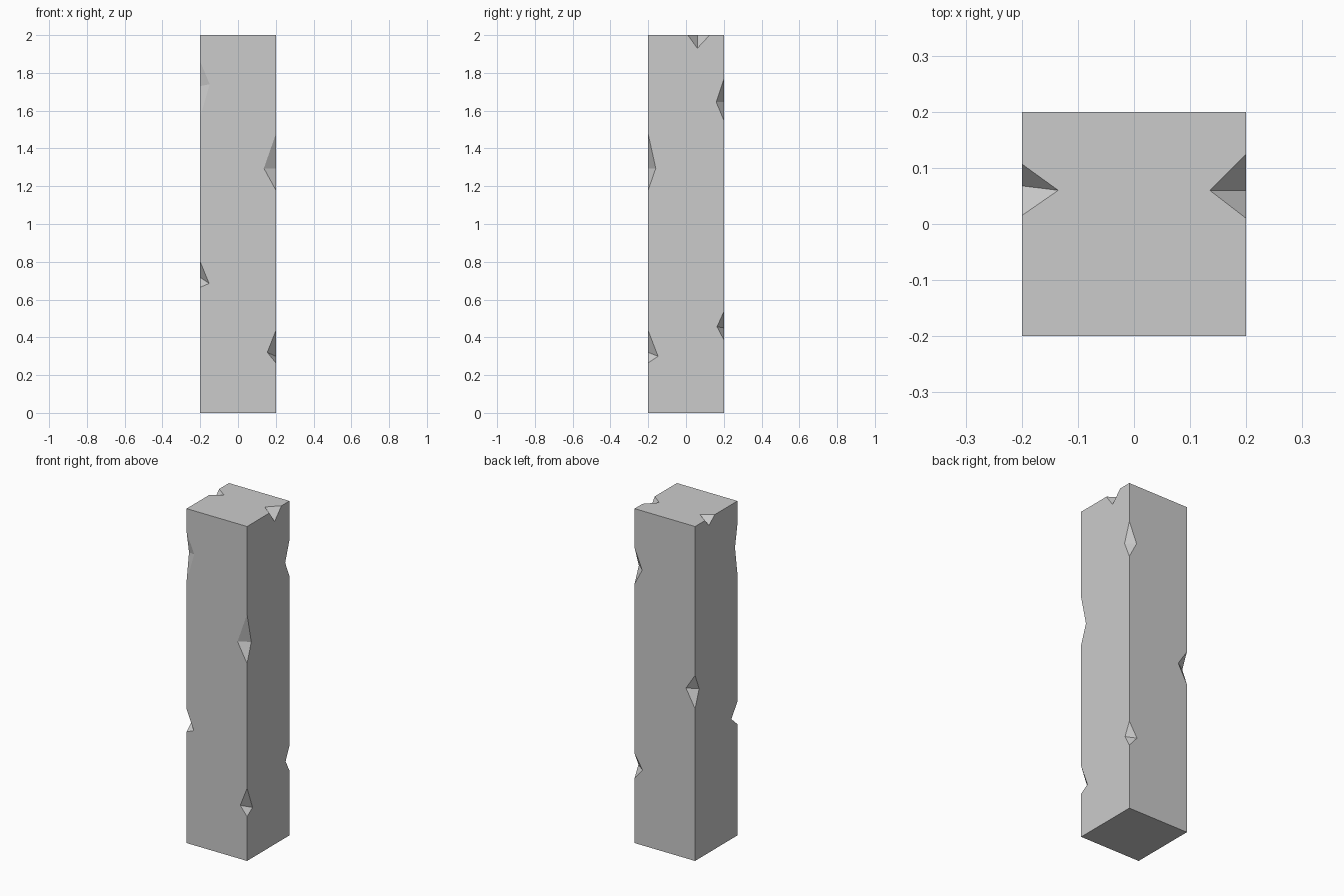
import bpy
import bmesh
from mathutils import Vector

if "Cube" in bpy.data.objects:
    bpy.data.objects.remove(bpy.data.objects["Cube"])

H = 0.2  # half width of the square pillar


def make_object(name, bm):
    bmesh.ops.recalc_face_normals(bm, faces=bm.faces)
    mesh = bpy.data.meshes.new(name)
    bm.to_mesh(mesh)
    bm.free()
    obj = bpy.data.objects.new(name, mesh)
    bpy.context.collection.objects.link(obj)
    return obj


def add_chip(bm, p, q, a, b):
    """Wedge-shaped chip: p, q lie on the pillar edge, a, b on the two faces.
    Scaling about the middle of the valley line a-b keeps both cut planes."""
    pts = [Vector(v) for v in (p, q, a, b)]
    mid = (pts[2] + pts[3]) / 2
    v = [bm.verts.new(mid + (pt - mid) * 1.4) for pt in pts]
    for i, j, k in ((0, 2, 3), (1, 3, 2), (0, 1, 2), (0, 3, 1)):
        bm.faces.new((v[i], v[j], v[k]))


# Pillar
bm = bmesh.new()
bmesh.ops.create_cube(bm, size=1)
for v in bm.verts:
    v.co = (v.co.x * 2 * H, v.co.y * 2 * H, (v.co.z + 0.5) * 2)
pillar = make_object("pillar", bm)

bm = bmesh.new()
# Chips on upright edges: x side, y side, top z, bottom z,
# then (inset, z) on the front/back face and (inset, z) on the left/right face
for sx, sy, top, bottom, (dx, zx), (dy, zy) in (
    (-1, -1, 1.86, 1.565, (0.05, 1.74), (0.023, 1.73)),
    (-1, -1, 0.80, 0.665, (0.047, 0.685), (0.057, 0.717)),
    (1, -1, 1.475, 1.18, (0.063, 1.295), (0.04, 1.295)),
    (1, -1, 0.435, 0.265, (0.045, 0.32), (0.052, 0.30)),
    (1, 1, 1.765, 1.55, (0.05, 1.645), (0.04, 1.645)),
    (1, 1, 0.535, 0.388, (0.053, 0.45), (0.036, 0.456)),
    (-1, 1, 1.11, 0.91, (0.06, 1.018), (0.038, 1.016)),
):
    x, y = sx * H, sy * H
    add_chip(bm, (x, y, top), (x, y, bottom),
             (x - sx * dx, y, zx), (x, y - sy * dy, zy))

# Chips on the top left and top right edges
for sx, y0, y1, top_y, side_y, side_z in (
    (-1, 0.015, 0.107, 0.06, 0.068, 1.956),
    (1, 0.01, 0.125, 0.06, 0.06, 1.93),
):
    x = sx * H
    add_chip(bm, (x, y0, 2), (x, y1, 2),
             (x - sx * 0.065, top_y, 2), (x, side_y, side_z))
chips = make_object("chip_cutters", bm)
chips.hide_render = True

# Cut the chips out of the pillar
cut = pillar.modifiers.new("chips", 'BOOLEAN')
cut.operation = 'DIFFERENCE'
cut.solver = 'EXACT'
cut.object = chips
bpy.context.view_layer.objects.active = pillar
pillar.select_set(True)
bpy.ops.object.modifier_apply(modifier=cut.name)
bpy.data.objects.remove(chips, do_unlink=True)
